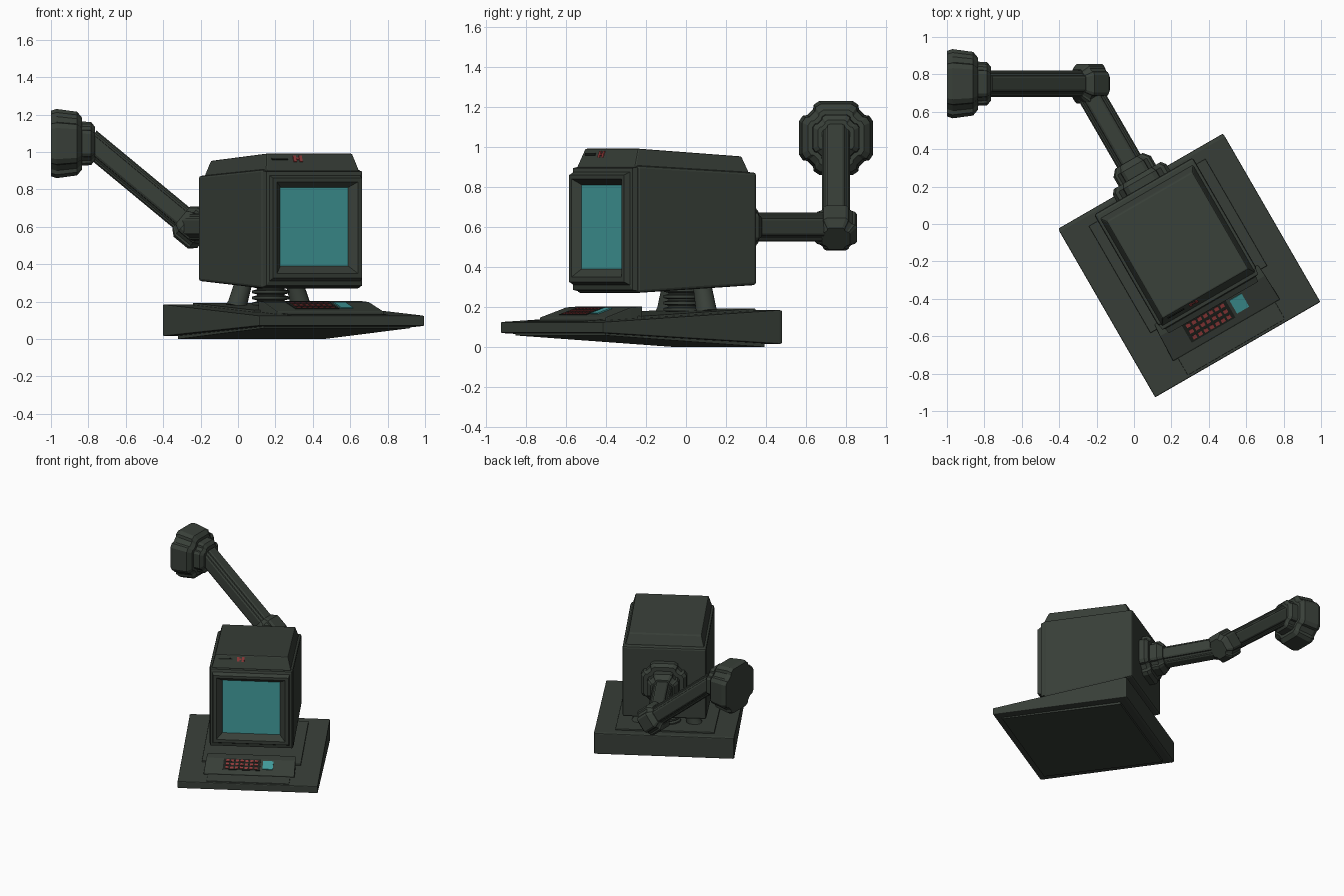
import bpy, bmesh, math
from mathutils import Matrix, Vector

if "Cube" in bpy.data.objects:
    bpy.data.objects.remove(bpy.data.objects["Cube"])


def material(name, r, g, b):
    m = bpy.data.materials.new(name)
    m.use_nodes = True
    m.diffuse_color = (r, g, b, 1)
    bsdf = m.node_tree.nodes["Principled BSDF"]
    bsdf.inputs["Base Color"].default_value = (r, g, b, 1)
    bsdf.inputs["Roughness"].default_value = 0.7
    return m


CASE = material("dark_green_grey", 0.04, 0.05, 0.04)
TEAL = material("teal_glass", 0.055, 0.34, 0.34)
RED = material("dull_red", 0.3, 0.045, 0.045)
BLACK = material("near_black", 0.012, 0.015, 0.012)

# The terminal is turned on its stand; the wall arm is placed in world space
TURNED = Matrix.Translation((0.30, -0.23, 0)) @ Matrix.Rotation(math.radians(30), 4, 'Z')


def finish(name, bm, mats, matrix, bevel=0.0):
    bmesh.ops.recalc_face_normals(bm, faces=bm.faces)
    mesh = bpy.data.meshes.new(name)
    bm.to_mesh(mesh)
    bm.free()
    for m in mats:
        mesh.materials.append(m)
    ob = bpy.data.objects.new(name, mesh)
    bpy.context.collection.objects.link(ob)
    ob.matrix_world = matrix
    if bevel:
        mod = ob.modifiers.new("Bevel", 'BEVEL')
        mod.width, mod.segments = bevel, 2
        mod.limit_method, mod.angle_limit = 'ANGLE', math.radians(35)
    return ob


def skin(rings):
    """Join matching rings of points into a closed solid; returns bmesh and end cap."""
    bm = bmesh.new()
    loops = [[bm.verts.new(p) for p in ring] for ring in rings]
    n = len(loops[0])
    for a, b in zip(loops, loops[1:]):
        for i in range(n):
            j = (i + 1) % n
            bm.faces.new((a[i], a[j], b[j], b[i]))
    bm.faces.new(loops[0])
    return bm, bm.faces.new(loops[-1])


def upright(y, half, low, high):
    return [(-half, y, low), (half, y, low), (half, y, high), (-half, y, high)]


def level(half, front, back, z_front, z_back):
    return [(-half, front, z_front), (half, front, z_front),
            (half, back, z_back), (-half, back, z_back)]


def block(name, rings, bevel=0.0):
    return finish(name, skin(rings)[0], [CASE], TURNED, bevel)


# Cross-section with stepped corners, used for the arm parts
QUADRANT = [(1, .45), (.9, .6), (.78, .62), (.62, .78), (.6, .9), (.45, 1)]
STEPPED = []
for k in range(4):
    turn = Matrix.Rotation(k * math.pi / 2, 2)
    STEPPED += [turn @ Vector(p) for p in QUADRANT]
ROUND = [Vector((math.cos(a * math.pi / 8), math.sin(a * math.pi / 8))) for a in range(16)]


def rod(name, start, end, stations, matrix, outline=STEPPED):
    """Sweep an outline from start to end; stations are (distance, radius)."""
    start, end = Vector(start), Vector(end)
    axis = (end - start).normalized()
    side = axis.cross(Vector((0, 0, 1)))
    side = side.normalized() if side.length > 0.01 else Vector((1, 0, 0))
    up = side.cross(axis)
    rings = [[start + axis * d + (side * p.x + up * p.y) * r for p in outline]
             for d, r in stations]
    return finish(name, skin(rings)[0], [CASE], matrix)


def plate(name, centre, width, height, tilt, mat, thick=0.008):
    bm = bmesh.new()
    bmesh.ops.create_cube(bm, size=1)
    m = TURNED @ Matrix.Translation(centre) @ Matrix.Rotation(tilt, 4, 'X')
    bm.transform(Matrix.Diagonal((width, height, thick, 1)))
    return finish(name, bm, [mat], m)


# Wedge base with a recessed back panel
bm, back_face = skin([upright(-.51, .51, .07, .125), upright(.51, .51, .015, .185)])
bmesh.ops.inset_region(bm, faces=[back_face], thickness=.03, depth=0)
bmesh.ops.inset_region(bm, faces=[back_face], thickness=.004, depth=-.02)
finish("base", bm, [CASE], TURNED, .006)
block("base_underplate", [upright(-.46, .45, .058, .09), upright(.46, .45, 0, .09)])
block("base_deck", [upright(-.2, .36, .12, .155), upright(.46, .36, .12, .193)], .004)
block("front_strip", [upright(-.495, .30, .1, .131), upright(-.38, .30, .1, .138)], .003)

# Keyboard housing with a sloping key bed
block("keyboard_housing", [upright(-.39, .33, .11, .147), upright(-.24, .325, .11, .198),
                           upright(-.17, .32, .11, .203)], .005)
slope = math.atan2(.051, .15)


def bed(u, v):
    return (u, v, .147 + (v + .39) * math.tan(slope) + .002)


plate("key_bed", bed(-.06, -.30), .27, .115, slope, BLACK, .003)
for row in range(3):
    for col in range(7):
        plate("key", bed(-.165 + col * .035, -.335 + row * .035), .023, .02, slope, RED)
plate("keyboard_display", bed(.13, -.30), .075, .085, slope, TEAL)

# Pedestal: splayed legs either side of a ribbed swivel column
for name, s in (("left_leg", 1), ("right_leg", -1)):
    rod(name, (s * .2, .27, .17), (s * .15, .27, .32), [(0, .058), (.02, .052), (.16, .046)],
        TURNED, ROUND)
ribs = []
for k in range(4):
    z = k * .032
    ribs += [(z, .075), (z + .006, .1), (z + .02, .1), (z + .026, .075)]
rod("swivel_column", (0, .25, .175), (0, .25, .3), ribs, TURNED, ROUND)

# Monitor housing, top cap and back rim
block("monitor_housing", [upright(-.19, .305, .27, .908), upright(.5, .305, .31, .872)], .014)
block("monitor_cap", [level(.29, -.2, .47, .895, .86), level(.265, -.165, .435, .992, .953)], .008)

# Raised bezel that slopes inward to the glass
bm, glass = skin([upright(-.185, .3, .28, .9), upright(-.215, .296, .285, .895),
                  upright(-.22, .28, .31, .875), upright(-.25, .275, .325, .86),
                  upright(-.25, .25, .35, .84), upright(-.222, .216, .384, .816),
                  upright(-.215, .21, .39, .81)])
glass.material_index = 1
finish("screen_bezel", bm, [CASE, TEAL], TURNED)

# Indicator marks on the sloping front of the cap
lean = math.atan2(.097, .035)
for u, w, h, mat in ((-.098, .018, .035, RED), (-.062, .018, .035, RED),
                     (-.08, .014, .012, RED), (-.19, .1, .01, BLACK)):
    plate("cap_indicator", (u, -.1755, .963), w, h, lean, mat)

# Monitor back mount and first arm
rod("back_mount", (0, .49, .6), (0, 1, .6),
    [(0, .165), (.05, .165), (.075, .145), (.075, .115), (.13, .115), (.165, .085)], TURNED)
rod("lower_arm", (0, .6, .6), (0, 1.1, .6), [(0, .072), (.5, .072)], TURNED)

# Elbow, second arm and wall mount
elbow, wall = Vector((-.25, .75, .605)), Vector((-.8, .75, 1.06))
along = (wall - elbow).normalized()
rod("elbow", elbow - along * .1, wall,
    [(0, .07), (.035, .105), (.135, .105), (.17, .075)], Matrix())
rod("upper_arm", elbow, wall, [(0, .07), ((wall - elbow).length, .07)], Matrix())
rod("wall_mount", (-1, .75, 1.045), (0, .75, 1.045),
    [(0, .175), (.03, .185), (.14, .17), (.165, .14), (.165, .118), (.215, .115), (.235, .09)],
    Matrix())

# Round pedestal parts are smooth with crisp edges
bpy.ops.object.select_all(action='DESELECT')
for name in ("left_leg", "right_leg", "swivel_column"):
    ob = bpy.data.objects[name]
    ob.select_set(True)
    bpy.context.view_layer.objects.active = ob
bpy.ops.object.shade_smooth_by_angle(angle=math.radians(30))
